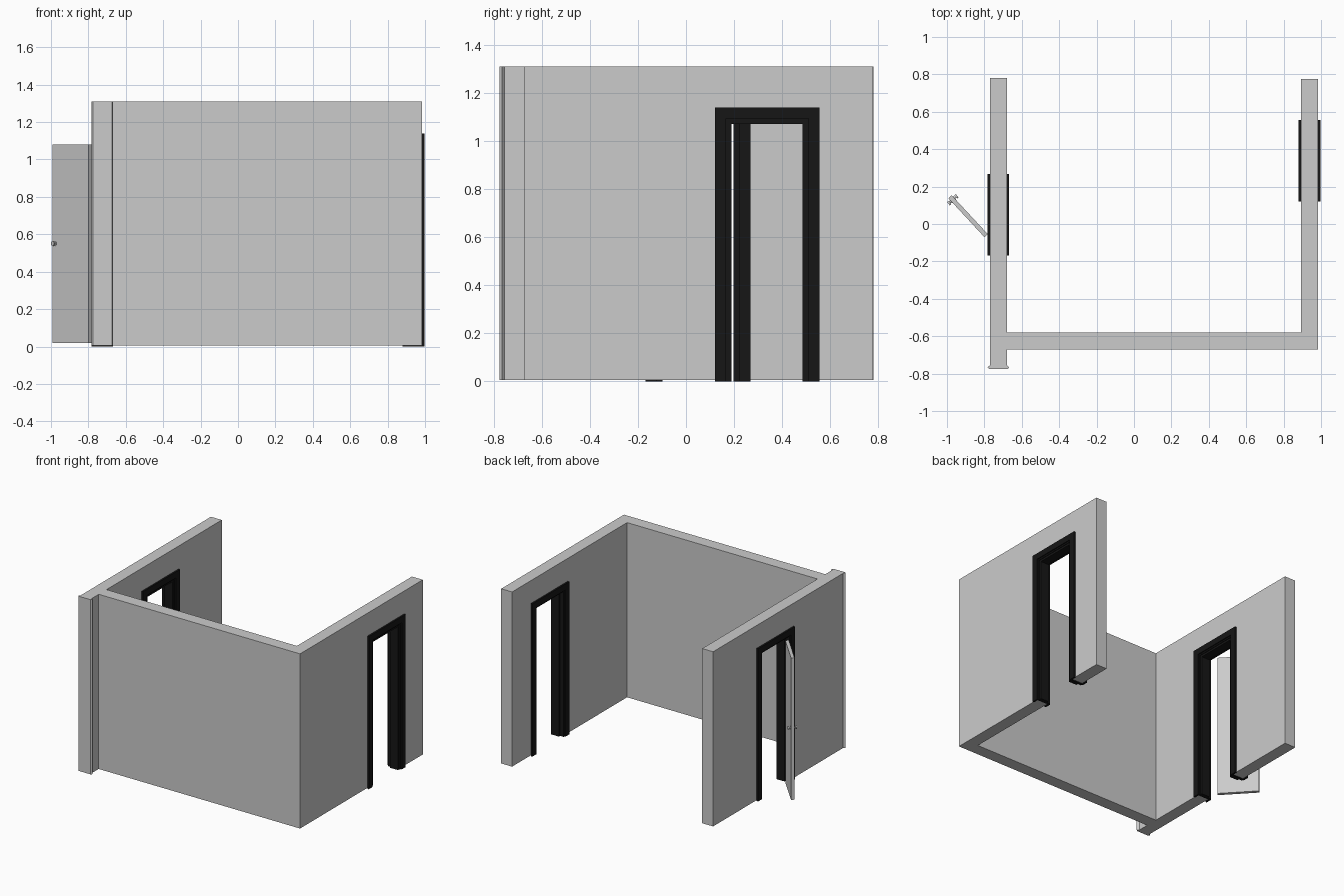
import bpy, bmesh, math
from mathutils import Vector, Matrix

if "Cube" in bpy.data.objects:
    bpy.data.objects.remove(bpy.data.objects["Cube"])

black = bpy.data.materials.new("black_paint")
black.diffuse_color = (0.008, 0.008, 0.008, 1)
black.use_nodes = True
black.node_tree.nodes["Principled BSDF"].inputs["Base Color"].default_value = black.diffuse_color


def finish(bm, name, mat=None):
    bmesh.ops.recalc_face_normals(bm, faces=bm.faces[:])
    me = bpy.data.meshes.new(name)
    bm.to_mesh(me)
    bm.free()
    ob = bpy.data.objects.new(name, me)
    bpy.context.collection.objects.link(ob)
    if mat:
        me.materials.append(mat)
    return ob


def prism(bm, pts, vec):
    """Extrude a closed outline along vec."""
    face = bm.faces.new([bm.verts.new(p) for p in pts])
    out = bmesh.ops.extrude_face_region(bm, geom=[face])
    verts = [v for v in out["geom"] if isinstance(v, bmesh.types.BMVert)]
    bmesh.ops.translate(bm, verts=verts, vec=vec)


def box(bm, lo, hi):
    prism(bm, [(lo[0], lo[1], lo[2]), (hi[0], lo[1], lo[2]),
               (hi[0], hi[1], lo[2]), (lo[0], hi[1], lo[2])], (0, 0, hi[2] - lo[2]))


# Walls: one plan outline, with the small flared end on the left wall
BASE, TOP = 0.006, 1.31
plan = [(-0.77, 0.78), (-0.77, -0.755), (-0.783, -0.766), (-0.775, -0.775),
        (-0.675, -0.775), (-0.667, -0.766), (-0.68, -0.755), (-0.68, -0.672),
        (0.983, -0.672), (0.983, 0.776), (0.893, 0.776), (0.893, -0.58),
        (-0.68, -0.58), (-0.68, 0.78)]
bm = bmesh.new()
prism(bm, [(x, y, BASE) for x, y in plan], (0, 0, TOP - BASE))
walls = finish(bm, "walls")

# Doorways: wall centre x, doorway centre y
doors = {"left": (-0.725, 0.05), "right": (0.938, 0.3375)}
HOLE, HOLE_TOP = 0.18, 1.1
for side, (xc, yc) in doors.items():
    bm = bmesh.new()
    box(bm, (xc - 0.1, yc - HOLE, -0.1), (xc + 0.1, yc + HOLE, HOLE_TOP))
    cutter = finish(bm, side + "_doorway_cutter")
    cutter.hide_render = True
    cutter.hide_set(True)
    mod = walls.modifiers.new(side + "_doorway", 'BOOLEAN')
    mod.operation = 'DIFFERENCE'
    mod.solver = 'EXACT'
    mod.object = cutter

bpy.context.view_layer.update()
cut_mesh = bpy.data.meshes.new_from_object(
    walls.evaluated_get(bpy.context.evaluated_depsgraph_get()))
walls.modifiers.clear()
walls.data = cut_mesh
for side in doors:
    bpy.data.objects.remove(bpy.data.objects[side + "_doorway_cutter"])


# Door frames: stepped upside-down U profiles
def arch(bm, yc, inner, outer, x0, x1):
    zi, zo = 0.9225 + inner, 0.9225 + outer
    pts = [(-outer, 0), (-outer, zo), (outer, zo), (outer, 0),
           (inner, 0), (inner, zi), (-inner, zi), (-inner, 0)]
    prism(bm, [(x0, yc + y, z) for y, z in pts], (x1 - x0, 0, 0))


for side, (xc, yc) in doors.items():
    bm = bmesh.new()
    arch(bm, yc, 0.162, 0.1795, xc - 0.05, xc + 0.05)      # lining
    arch(bm, yc, 0.1475, 0.162, xc - 0.022, xc + 0.044)    # door stop
    for s in (-1, 1):
        arch(bm, yc, 0.172, 0.2175, xc + s * 0.0455, xc + s * 0.058)  # casing
    finish(bm, side + "_door_frame", black)

# Open door leaf, hinged on the outside of the left wall
hinge, tip = Vector((-0.791, -0.062, 0)), Vector((-0.984, 0.146, 0))
d = tip - hinge
length = d.length
place = Matrix.Translation(hinge) @ Matrix.Rotation(math.atan2(d.y, d.x), 4, 'Z')
bm = bmesh.new()
box(bm, (0, -0.012, 0.02), (length, 0.012, 1.08))
finish(bm, "door_leaf").matrix_world = place

# Door knobs on both faces
bm = bmesh.new()
turn = Matrix.Rotation(math.pi / 2, 4, 'X')
for s in (-1, 1):
    for r, y, depth in ((0.012, 0.0135, 0.003), (0.005, 0.02, 0.02), (0.012, 0.027, 0.01)):
        bmesh.ops.create_cone(
            bm, cap_ends=True, segments=16, radius1=r, radius2=r, depth=depth,
            matrix=Matrix.Translation((length - 0.022, s * y, 0.55)) @ turn)
knob = finish(bm, "door_knobs")
knob.matrix_world = place
bpy.context.view_layer.objects.active = knob
knob.select_set(True)
bpy.ops.object.shade_smooth_by_angle()
